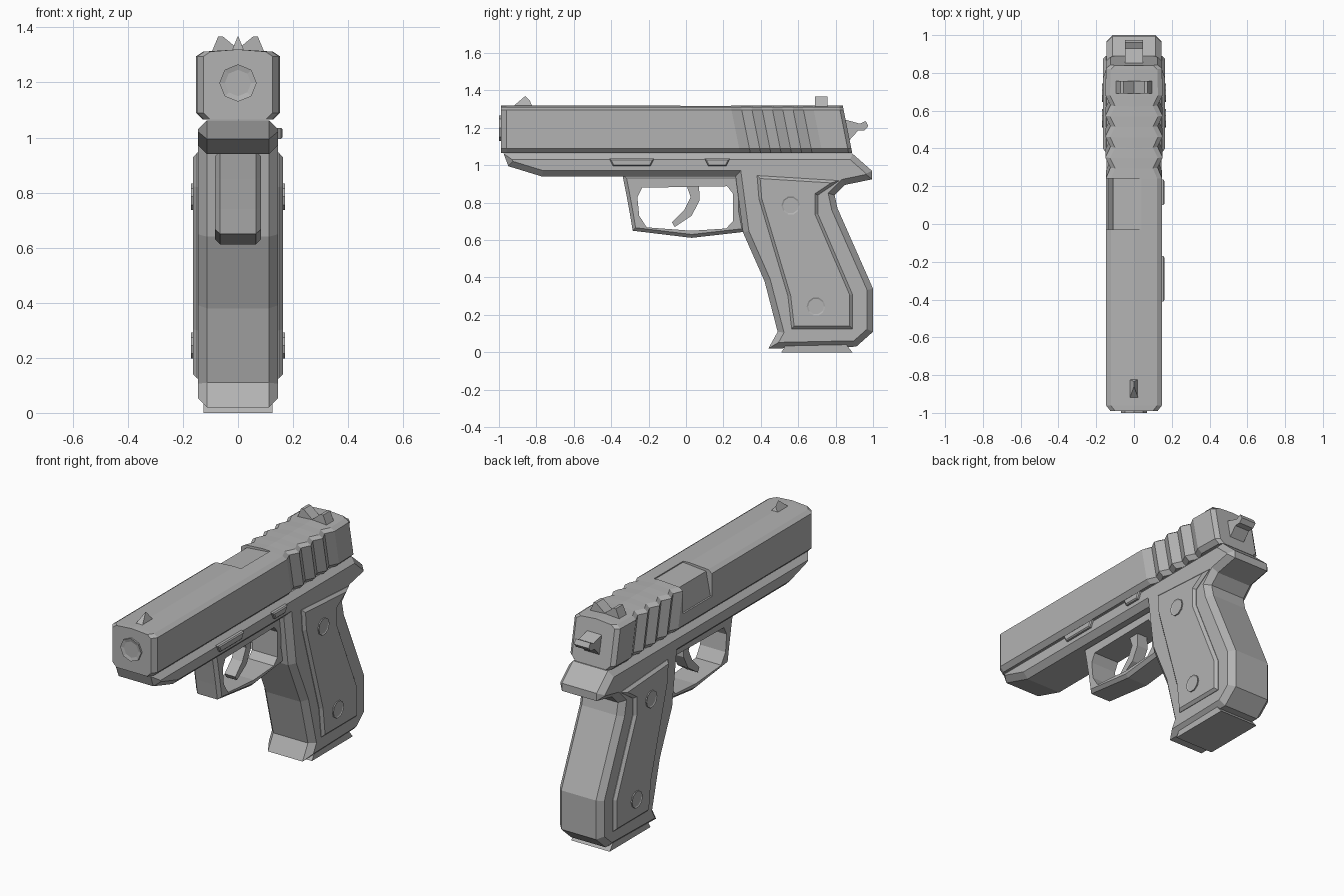
import bpy, bmesh, math
from mathutils import Vector

cube = bpy.data.objects.get("Cube")
if cube:
    bpy.data.objects.remove(cube, do_unlink=True)

grey = bpy.data.materials.new("plain_grey")
grey.use_nodes = True
colour = (0.45, 0.45, 0.45, 1)
grey.diffuse_color = colour
grey.node_tree.nodes["Principled BSDF"].inputs["Base Color"].default_value = colour


def finish(bm, name):
    bmesh.ops.recalc_face_normals(bm, faces=bm.faces[:])
    mesh = bpy.data.meshes.new(name)
    bm.to_mesh(mesh)
    bm.free()
    mesh.materials.append(grey)
    obj = bpy.data.objects.new(name, mesh)
    bpy.context.collection.objects.link(obj)
    return obj


def slab(name, points, x0, x1, chamfer=0):
    """Extrude a (y, z) outline from x0 to x1, chamfering both rims."""
    bm = bmesh.new()
    face = bm.faces.new([bm.verts.new((x0, y, z)) for y, z in points])
    bmesh.ops.extrude_face_region(bm, geom=[face])
    bm.verts.ensure_lookup_table()
    for v in bm.verts[len(points):]:
        v.co.x = x1
    if chamfer:
        bmesh.ops.recalc_face_normals(bm, faces=bm.faces[:])
        rim = [e for e in bm.edges if abs(e.verts[0].co.x - e.verts[1].co.x) < 1e-5]
        bmesh.ops.bevel(bm, geom=rim, offset=chamfer, segments=1,
                        affect='EDGES', clamp_overlap=True)
    return finish(bm, name)


def prism_y(name, points, y0, y1):
    """Extrude an (x, z) outline from y0 to y1."""
    bm = bmesh.new()
    face = bm.faces.new([bm.verts.new((x, y0, z)) for x, z in points])
    out = bmesh.ops.extrude_face_region(bm, geom=[face])["geom"]
    for v in out:
        if isinstance(v, bmesh.types.BMVert):
            v.co.y = y1
    return finish(bm, name)


def dished_disc(name, centre, axis, radius, depth, sides, rim, sink):
    """Short cylinder whose outer face has a rim and a sunken middle."""
    axis = Vector(axis)
    bm = bmesh.new()
    bmesh.ops.create_cone(bm, cap_ends=True, segments=sides, radius1=radius,
                          radius2=radius, depth=depth)
    bmesh.ops.rotate(bm, verts=bm.verts[:], cent=(0, 0, 0),
                     matrix=Vector((0, 0, 1)).rotation_difference(axis).to_matrix())
    bmesh.ops.translate(bm, verts=bm.verts[:], vec=centre)
    bm.normal_update()
    cap = max(bm.faces, key=lambda f: f.calc_center_median().dot(axis))
    bmesh.ops.inset_region(bm, faces=[cap], thickness=rim)
    bmesh.ops.translate(bm, verts=cap.verts[:], vec=-axis * sink)
    return finish(bm, name)


# Slide: lofted cross sections, with slanted grip serrations at the rear
def section(bm, y, hw, slant):
    half = [(hw - 0.025, 1.065), (hw, 1.09), (hw, 1.295), (hw - 0.025, 1.312)]
    loop = half + [(0, 1.32)] + [(-x, z) for x, z in reversed(half)]
    return [bm.verts.new((x, y + slant * (1.31 - z), z)) for x, z in loop]


stations = [(-0.99, 0.125, 0), (-0.96, 0.148, 0), (0.24, 0.148, 0.2)]
for i in range(4):
    stations += [(0.295 + 0.11 * i, 0.125, 0.2), (0.35 + 0.11 * i, 0.152, 0.2)]
stations += [(0.82, 0.148, 0.2), (0.84, 0.125, 0.2)]
bm = bmesh.new()
rings = [section(bm, *s) for s in stations]
for a, b in zip(rings, rings[1:]):
    for i in range(len(a)):
        j = (i + 1) % len(a)
        bm.faces.new((a[i], a[j], b[j], b[i]))
bm.faces.new(rings[0])
bm.faces.new(rings[-1])
slide = finish(bm, "slide")

# Ejection port cut into the right side and top of the slide
port = prism_y("port_cutter", [(0.04, 1.34), (0.04, 1.311), (-0.11, 1.298),
                               (-0.138, 1.16), (-0.2, 1.16), (-0.2, 1.34)], -0.03, 0.24)
port.hide_render = True
port.hide_set(True)
cut = slide.modifiers.new("port", 'BOOLEAN')
cut.operation = 'DIFFERENCE'
cut.object = port
cut.solver = 'EXACT'

# Frame and grip in one chamfered outline
slab("frame_and_grip", [(-0.975, 1.062), (0.89, 1.062), (0.995, 0.97), (0.995, 0.925),
                        (0.85, 0.895), (0.795, 0.84), (0.81, 0.77), (1.0, 0.34),
                        (1.0, 0.11), (0.91, 0.03), (0.44, 0.02), (0.49, 0.11),
                        (0.42, 0.38), (0.305, 0.64), (0.265, 0.94), (-0.77, 0.94),
                        (-0.95, 0.995)], -0.145, 0.145, 0.032)
slab("magazine_base", [(0.51, 0.0), (0.89, 0.0), (0.85, 0.05), (0.54, 0.05)], -0.125, 0.125)

# Grip panels and screws on both sides
panel = [(0.38, 0.945), (0.82, 0.918), (0.705, 0.84), (0.705, 0.74), (0.89, 0.31),
         (0.89, 0.125), (0.565, 0.125), (0.545, 0.3), (0.39, 0.82)]
for side, label in ((1, "left"), (-1, "right")):
    slab(label + "_grip_panel", panel, side * 0.115, side * 0.163, 0.015)
    for n, (y, z) in enumerate([(0.56, 0.785), (0.695, 0.245)]):
        dished_disc(f"{label}_grip_screw_{n + 1}", (side * 0.155, y, z), (side, 0, 0),
                    0.05, 0.03, 10, 0.008, 0.004)

# Trigger guard: matching outer and inner outlines bridged into a ring
outer = [(-0.34, 0.95), (0.2, 0.95), (0.3, 0.95), (0.3, 0.75), (0.32, 0.645),
         (0.03, 0.612), (-0.285, 0.65), (-0.3, 0.74), (-0.32, 0.85)]
inner = [(-0.235, 0.88), (0.22, 0.888), (0.25, 0.85), (0.25, 0.7), (0.215, 0.662),
         (0.03, 0.65), (-0.21, 0.668), (-0.25, 0.73), (-0.26, 0.83)]
bm = bmesh.new()
hoops = [[bm.verts.new((x, y, z)) for y, z in line]
         for x, line in ((-0.083, outer), (0.083, outer), (0.083, inner), (-0.083, inner))]
for k in range(4):
    a, b = hoops[k], hoops[(k + 1) % 4]
    for i in range(len(a)):
        j = (i + 1) % len(a)
        bm.faces.new((a[i], a[j], b[j], b[i]))
bmesh.ops.recalc_face_normals(bm, faces=bm.faces[:])
rim = [bm.edges.get((h[i], h[(i + 1) % len(h)])) for h in hoops[:2] for i in range(len(h))]
bmesh.ops.bevel(bm, geom=rim, offset=0.018, segments=1, affect='EDGES')
finish(bm, "trigger_guard")

slab("trigger", [(0.0, 0.9), (0.07, 0.9), (0.072, 0.81), (0.03, 0.73), (-0.06, 0.67),
                 (-0.075, 0.695), (-0.01, 0.76), (0.025, 0.83)], -0.035, 0.035)

# Hammer at the back of the slide
slab("hammer", [(0.83, 1.25), (0.93, 1.222), (0.96, 1.237), (0.975, 1.21), (0.955, 1.187),
                (0.92, 1.185), (0.87, 1.13), (0.83, 1.13)], -0.048, 0.048)

# Muzzle ring
dished_disc("muzzle", (0, -0.975, 1.198), (0, -1, 0), 0.068, 0.05, 8, 0.02, 0.005)

# Front sight wedge and twin-peaked rear sight
bm = bmesh.new()
base = [bm.verts.new((x, y, 1.31)) for x, y in
        ((-0.025, -0.93), (0.025, -0.93), (0.025, -0.82), (-0.025, -0.82))]
tips = [bm.verts.new(p) for p in ((0, -0.86, 1.37), (0, -0.835, 1.345))]
for f in ((base[0], base[1], tips[0]), (base[1], base[2], tips[1], tips[0]),
          (base[2], base[3], tips[1]), (base[3], base[0], tips[0], tips[1]), base):
    bm.faces.new(f)
finish(bm, "front_sight")
for side, label in ((1, "left"), (-1, "right")):
    prism_y(label + "_rear_sight", [(side * x, z) for x, z in
            ((0.0, 1.31), (0.1, 1.3), (0.072, 1.367), (0.055, 1.367), (0.0, 1.322))],
            0.69, 0.757)

# Control levers on the left side of the frame
for name, y0, y1 in (("takedown_lever", -0.41, -0.17), ("slide_stop", 0.1, 0.235)):
    slab(name, [(y0, 1.035), (y1, 1.035), (y1 - 0.02, 0.995), (y0 + 0.02, 0.995)],
         0.12, 0.162, 0.006)
